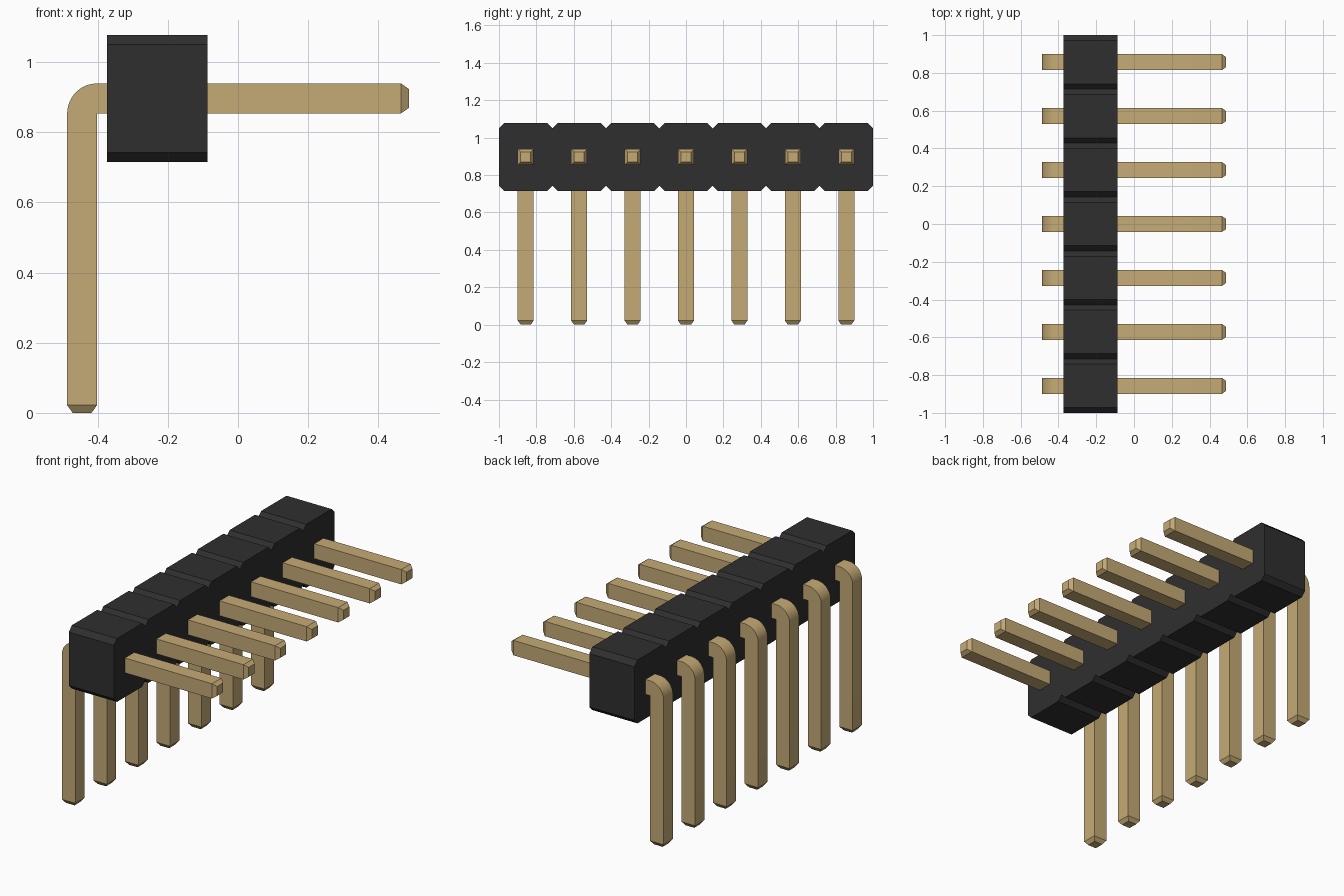
import bpy
import bmesh
from math import cos, sin, pi, radians
from mathutils import Vector

if "Cube" in bpy.data.objects:
    bpy.data.objects.remove(bpy.data.objects["Cube"], do_unlink=True)

COUNT = 7
PITCH = 2 / COUNT
PIN = 0.085                            # pin thickness
LEFT, RIGHT, TOP = -0.487, 0.487, 0.939
TIP = 0.022                            # taper length and inset
BODY_X = (-0.373, -0.087)
BODY_Z = (0.715, 1.078)
CHAMFER = 0.028


def material(name, color):
    mat = bpy.data.materials.new(name)
    mat.use_nodes = True
    mat.diffuse_color = (*color, 1)
    bsdf = mat.node_tree.nodes["Principled BSDF"]
    bsdf.inputs["Base Color"].default_value = (*color, 1)
    return mat


def prism(points, offset):
    """Extrude a flat outline along the offset into a closed solid."""
    bm = bmesh.new()
    face = bm.faces.new([bm.verts.new(p) for p in points])
    ext = bmesh.ops.extrude_face_region(bm, geom=[face])
    verts = [g for g in ext["geom"] if isinstance(g, bmesh.types.BMVert)]
    bmesh.ops.translate(bm, verts=verts, vec=offset)
    bmesh.ops.recalc_face_normals(bm, faces=bm.faces)
    return bm


def finish(bm, name, mat):
    mesh = bpy.data.meshes.new(name)
    bm.to_mesh(mesh)
    bm.free()
    mesh.materials.append(mat)
    obj = bpy.data.objects.new(name, mesh)
    bpy.context.collection.objects.link(obj)
    return obj


gold = material("brass_gold", (0.56, 0.405, 0.18))
black = material("black_plastic", (0.028, 0.028, 0.028))

# Housing: a row of chamfered blocks as one notched outline
top_edge = []
for i in range(COUNT):
    start = -1 + i * PITCH
    top_edge += [(start, BODY_Z[1] - CHAMFER),
                 (start + CHAMFER, BODY_Z[1]),
                 (start + PITCH - CHAMFER, BODY_Z[1])]
top_edge.append((1, BODY_Z[1] - CHAMFER))
bottom_edge = [(y, sum(BODY_Z) - z) for y, z in reversed(top_edge)]
outline = [(BODY_X[0], y, z) for y, z in top_edge + bottom_edge]
finish(prism(outline, Vector((BODY_X[1] - BODY_X[0], 0, 0))), "housing", black)

# Pin: right-angle profile with a rounded outer bend and tapered tips
profile = [(RIGHT - TIP, TOP - PIN), (RIGHT - TIP, TOP)]
STEPS = 12
for i in range(STEPS + 1):
    a = pi / 2 + i / STEPS * pi / 2
    profile.append((LEFT + PIN + PIN * cos(a), TOP - PIN + PIN * sin(a)))
profile += [(LEFT, TIP), (LEFT + PIN, TIP), (LEFT + PIN, TOP - PIN)]
bm = prism([(x, -PIN / 2, z) for x, z in profile], Vector((0, PIN, 0)))
ends = [f for f in bm.faces if f.normal.x > 0.99 and f.calc_center_median().x > 0
        or f.normal.z < -0.99 and f.calc_center_median().z < 0.1]
bmesh.ops.inset_individual(bm, faces=ends, thickness=TIP, depth=TIP)
pin = finish(bm, "pin_1", gold)
pin.select_set(True)
bpy.context.view_layer.objects.active = pin
bpy.ops.object.shade_smooth_by_angle(angle=radians(30))

# Repeat the pin along the row
for i in range(COUNT):
    obj = pin
    if i:
        obj = bpy.data.objects.new(f"pin_{i + 1}", pin.data)
        bpy.context.collection.objects.link(obj)
    obj.location.y = -1 + (i + 0.5) * PITCH
